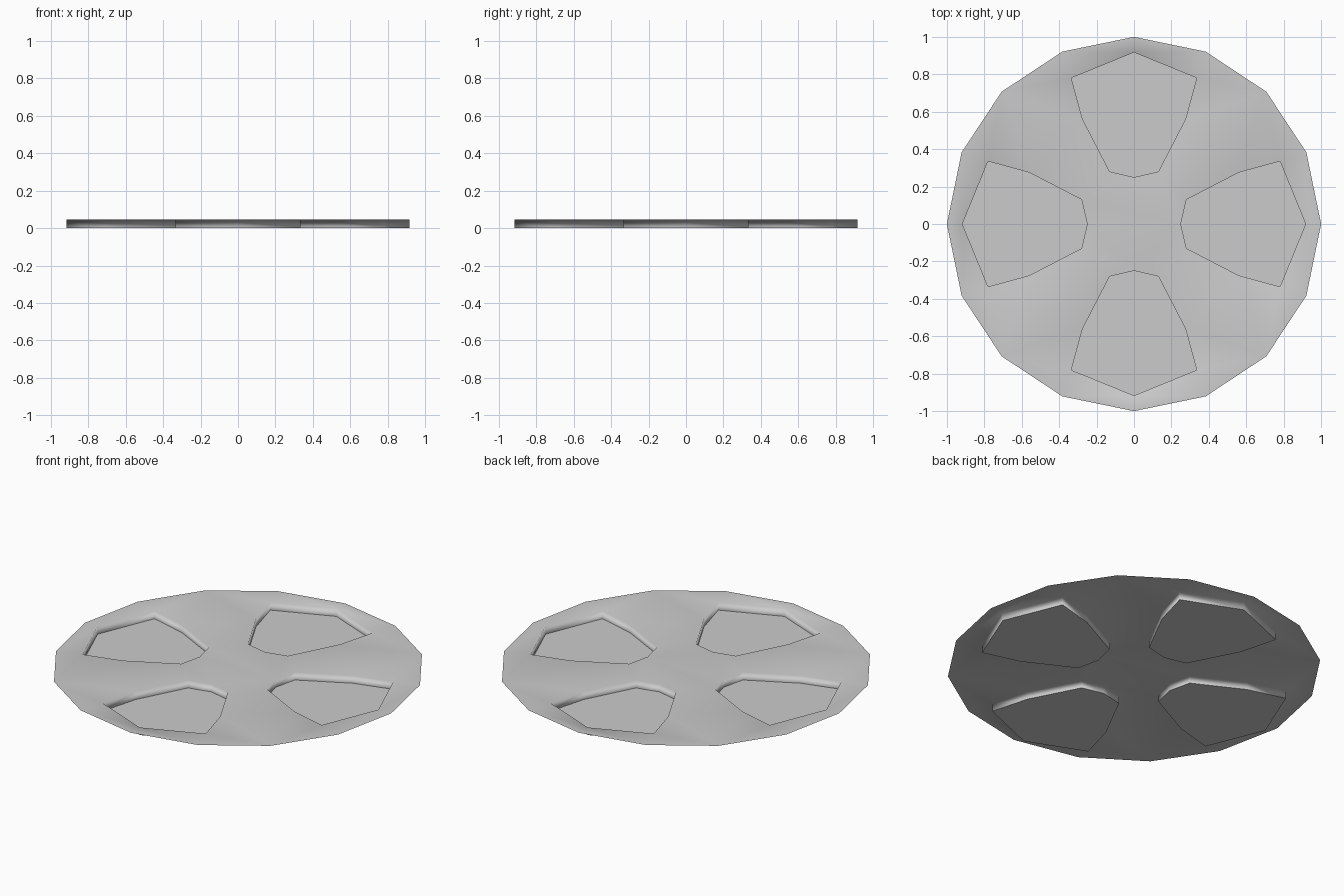
import bpy
import bmesh
from math import pi
from mathutils import Matrix, Vector

cube = bpy.data.objects.get("Cube")
if cube:
    bpy.data.objects.remove(cube, do_unlink=True)

TOP = 0.045  # height of the sheet above the sunken panels

grey = bpy.data.materials.new("plain_grey")
grey.use_nodes = True
grey.diffuse_color = (0.6, 0.6, 0.6, 1)
grey.node_tree.nodes["Principled BSDF"].inputs["Base Color"].default_value = (0.6, 0.6, 0.6, 1)

# Half outline of one recess on the +x side, and the rim beside it
recess_half = [(0.25, 0), (0.28, 0.13), (0.56, 0.275), (0.78, 0.335), (0.917, 0)]
rim_half = [(1, 0), (0.921, 0.383), (0.707, 0.707)]


def mirror_y(points):
    return [(x, -y) for x, y in points]


def mirror_diagonal(points):
    return [(y, x) for x, y in points]


def add_face(bm, points, z, turn):
    """Add an upward face, turned about the middle by a quarter turn count."""
    spin = Matrix.Rotation(turn * pi / 2, 3, 'Z')
    face = bm.faces.new([bm.verts.new(spin @ Vector((x, y, z))) for x, y in points])
    face.normal_update()
    if face.normal.z < 0:
        face.normal_flip()
    return face


def make_object(name, bm, smooth):
    bmesh.ops.remove_doubles(bm, verts=bm.verts, dist=0.0005)
    mesh = bpy.data.meshes.new(name)
    bm.to_mesh(mesh)
    bm.free()
    mesh.materials.append(grey)
    for poly in mesh.polygons:
        poly.use_smooth = smooth
    obj = bpy.data.objects.new(name, mesh)
    bpy.context.collection.objects.link(obj)
    return obj


a0, a1, a2, a3, a4 = recess_half
o0, o1, o2 = rim_half
b1, b2 = mirror_diagonal([a1, a2])
recess = mirror_y([a1, a2, a3])[::1] + [a4, a3, a2, a1, a0]

# Thin sheet with four openings and the walls that drop from them
bm = bmesh.new()
hub = []
for turn in range(4):
    for half in ([a4, o0, o1, a3], [a3, o1, o2], [a2, a3, o2]):
        add_face(bm, half, TOP, turn)
        add_face(bm, mirror_diagonal(half), TOP, turn)
    add_face(bm, [a2, o2, b2], TOP, turn)
    add_face(bm, [a1, a2, b2, b1], TOP, turn)
    spin = Matrix.Rotation(turn * pi / 2, 2)
    hub += [tuple(spin @ Vector(p)) for p in (a0, a1, b1)]
    turn_matrix = Matrix.Rotation(turn * pi / 2, 3, 'Z')
    for p, q in zip(recess, recess[1:] + recess[:1]):
        corners = [(*p, TOP), (*q, TOP), (*q, 0), (*p, 0)]
        bm.faces.new([bm.verts.new(turn_matrix @ Vector(c)) for c in corners])
add_face(bm, hub, TOP, 0)
sheet = make_object("disc_sheet", bm, True)
soften = sheet.modifiers.new("soft_shading", 'WEIGHTED_NORMAL')
soften.mode = 'FACE_AREA'

# Flat sunken panels closing the four recesses
for turn, side in enumerate(("left", "back", "right", "front")):
    bm = bmesh.new()
    add_face(bm, recess, 0, turn)
    make_object(side + "_panel", bm, False)
